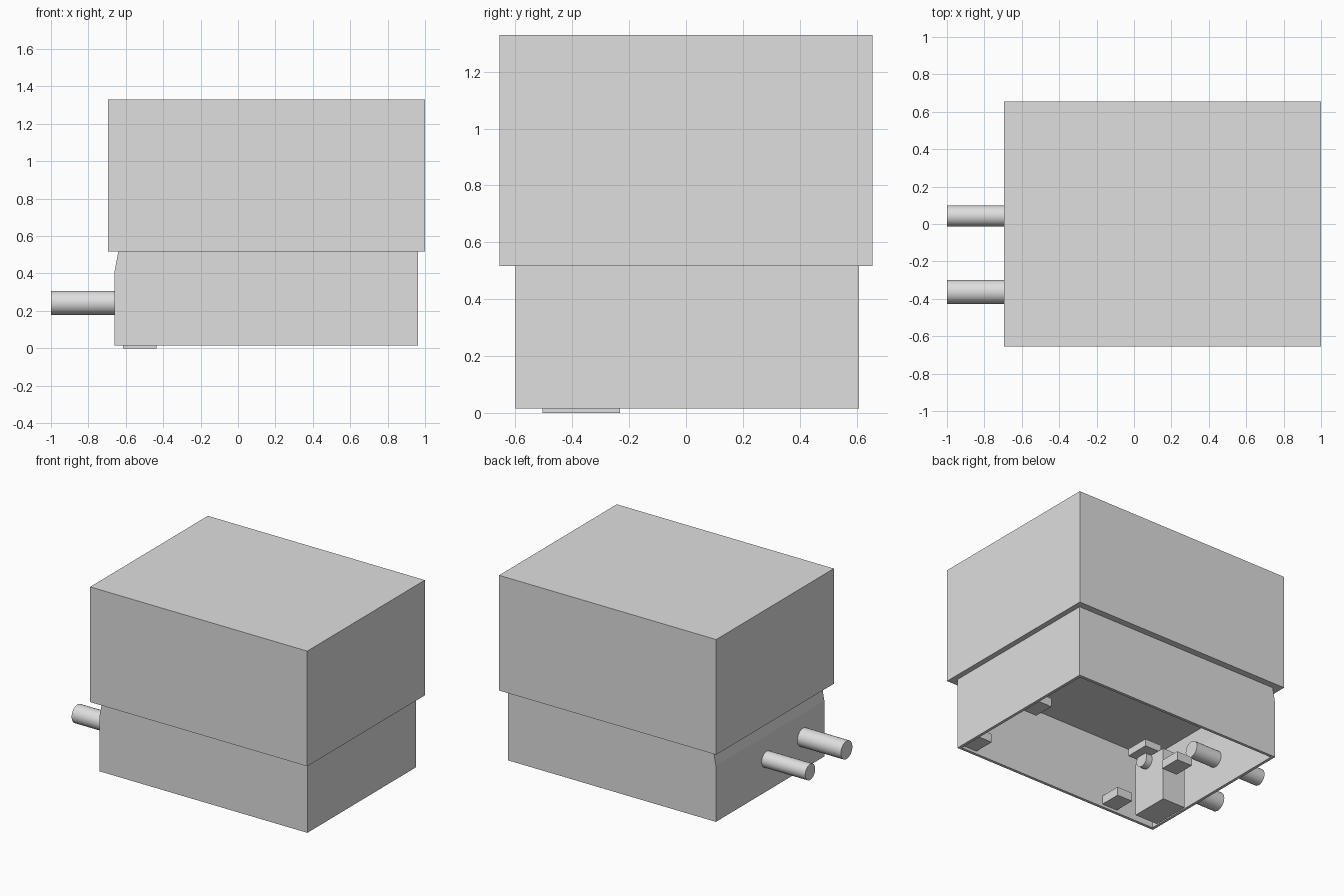
import bpy, bmesh, math
from mathutils import Matrix, Vector

if "Cube" in bpy.data.objects:
    bpy.data.objects.remove(bpy.data.objects["Cube"])

grey = bpy.data.materials.new("plain_grey")
grey.diffuse_color = (0.735, 0.735, 0.735, 1)
grey.use_nodes = True
grey.node_tree.nodes["Principled BSDF"].inputs["Base Color"].default_value = grey.diffuse_color


def finish(name, bm):
    bmesh.ops.recalc_face_normals(bm, faces=bm.faces)
    mesh = bpy.data.meshes.new(name)
    bm.to_mesh(mesh)
    bm.free()
    mesh.materials.append(grey)
    obj = bpy.data.objects.new(name, mesh)
    bpy.context.collection.objects.link(obj)
    return obj


def loft(name, rings, caps=False, closed=False):
    """Join rectangles (x0, x1, y0, y1, z) one after another."""
    bm = bmesh.new()
    loops = [[bm.verts.new(c) for c in ((x0, y0, z), (x1, y0, z), (x1, y1, z), (x0, y1, z))]
             for x0, x1, y0, y1, z in rings]
    pairs = list(zip(loops, loops[1:]))
    if closed:
        pairs.append((loops[-1], loops[0]))
    for a, b in pairs:
        for i in range(4):
            j = (i + 1) % 4
            bm.faces.new((a[i], a[j], b[j], b[i]))
    if caps:
        bm.faces.new(loops[0])
        bm.faces.new(loops[-1])
    return finish(name, bm)


def box(name, x0, x1, y0, y1, z0, z1):
    return loft(name, [(x0, x1, y0, y1, z0), (x0, x1, y0, y1, z1)], caps=True)


def tube(name, x0, x1, y, z, r):
    bm = bmesh.new()
    m = Matrix.Translation(Vector(((x0 + x1) / 2, y, z))) @ Matrix.Rotation(math.pi / 2, 4, 'Y')
    bmesh.ops.create_cone(bm, cap_ends=True, segments=32, radius1=r, radius2=r,
                          depth=x1 - x0, matrix=m)
    obj = finish(name, bm)
    bpy.context.view_layer.objects.active = obj
    obj.select_set(True)
    bpy.ops.object.shade_smooth_by_angle(angle=math.radians(40))
    obj.select_set(False)


# Upper housing, a closed box that overhangs the base
box("upper_housing", -0.695, 1, -0.656, 0.656, 0.517, 1.33)

# Lower housing: open wall frame, bevelled at the upper left
t = 0.02
x1, y0, y1 = 0.962, -0.6, 0.609
loft("lower_housing", [(-0.64, x1, y0, y1, 0.517),
                       (-0.66, x1, y0, y1, 0.41),
                       (-0.66, x1, y0, y1, 0.016),
                       (-0.66 + t, x1 - t, y0 + t, y1 - t, 0.016),
                       (-0.66 + t, x1 - t, y0 + t, y1 - t, 0.41),
                       (-0.64 + t, x1 - t, y0 + t, y1 - t, 0.517)], closed=True)

# Pipes through the left wall
tube("small_pipe", -1, -0.44, 0.043, 0.243, 0.056)
tube("large_pipe", -1, -0.5, -0.363, 0.243, 0.064)

# Block inside the corner, reaching the ground
box("inner_block", -0.615, -0.437, -0.505, -0.232, 0, 0.37)

# Small fitting on the block
tube("block_nozzle", -0.5, -0.39, -0.39, 0.34, 0.05)
box("nozzle_plate", -0.46, -0.33, -0.45, -0.28, 0.37, 0.42)

# Four mounting pads inside the base
for row, y in (("front", -0.58), ("back", 0.01)):
    for side, x in (("left", -0.345), ("right", 0.82)):
        box(f"{row}_{side}_pad", x, x + 0.12, y, y + 0.15, 0.035, 0.095)
